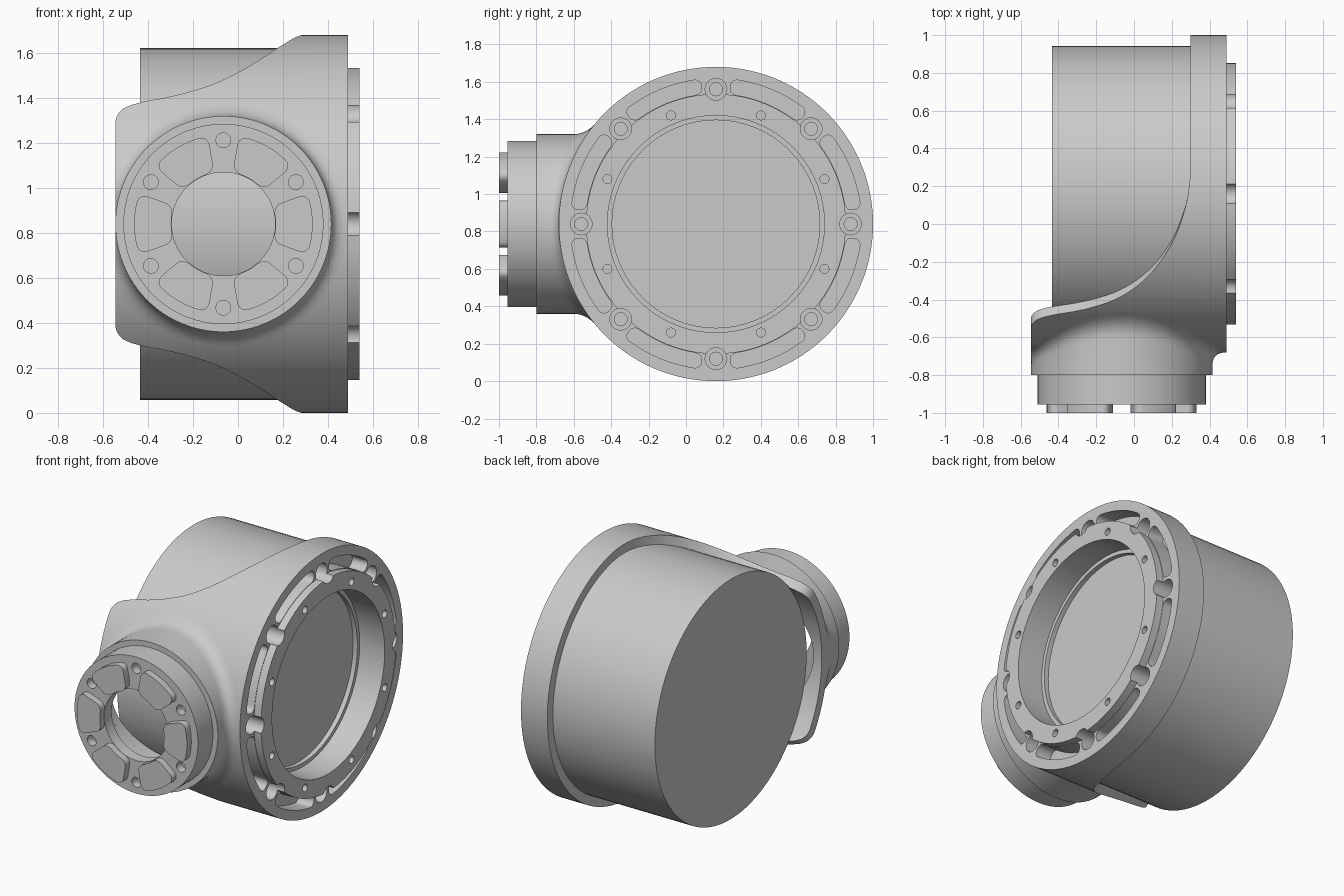
import bpy, bmesh, math
from math import sin, cos, pi, radians, sqrt

if "Cube" in bpy.data.objects:
    bpy.data.objects.remove(bpy.data.objects["Cube"])

CY, CZ = 0.16, 0.84      # main axis (along x)
TX, TZ = -0.065, 0.84    # front outlet axis (along y)

grey = bpy.data.materials.new("metal_grey")
grey.diffuse_color = (0.59, 0.59, 0.59, 1)
grey.use_nodes = True
grey.node_tree.nodes["Principled BSDF"].inputs["Base Color"].default_value = grey.diffuse_color


def make(name, bm):
    bmesh.ops.recalc_face_normals(bm, faces=bm.faces)
    me = bpy.data.meshes.new(name)
    bm.to_mesh(me)
    bm.free()
    ob = bpy.data.objects.new(name, me)
    bpy.context.collection.objects.link(ob)
    me.materials.append(grey)
    return ob


def skin(bm, rings, closed=False):
    """Bridge rings of points; cap the ends unless closed into a torus."""
    vs = [[bm.verts.new(p) for p in ring] for ring in rings]
    n = len(vs[0])
    pairs = list(zip(vs, vs[1:])) + ([(vs[-1], vs[0])] if closed else [])
    for a, b in pairs:
        for i in range(n):
            j = (i + 1) % n
            bm.faces.new((a[i], a[j], b[j], b[i]))
    if not closed:
        bm.faces.new(vs[0])
        bm.faces.new(vs[-1])


def on_main(x, r, t):    # t = 0 faces the front
    return (x, CY - r * cos(t), CZ + r * sin(t))


def angles(n):
    return [2 * pi * i / n for i in range(n)]


def sector(r0, r1, half, mid, fillet, n=5):
    """Rounded ring sector outline as (radius, angle) pairs."""
    pts = []
    for r, s, start in ((r1, 1, 0), (r0, 1, 90), (r0, -1, 180), (r1, -1, 270)):
        sr = 1 if r == r1 else -1
        for k in range(n + 1):
            q = radians(start + 90 * k / n)
            pts.append((r - sr * fillet + fillet * cos(q),
                        mid + s * (half - fillet / r) + fillet * sin(q) / r))
        if start in (90, 270):    # long inner or outer arc
            a0 = s * (half - fillet / r)
            pts += [(r, mid + a0 * (1 - k / 4)) for k in range(1, 8)]
    return pts


def cut(ob, bm):
    cutter = make("cutter", bm)
    m = ob.modifiers.new("cut", 'BOOLEAN')
    m.operation, m.solver, m.object = 'DIFFERENCE', 'EXACT', cutter
    bpy.context.view_layer.objects.active = ob
    bpy.ops.object.modifier_apply(modifier=m.name)
    bpy.data.objects.remove(cutter)


def drill(bm, r_pos, t, radius, x0, x1=0.6, n=24):
    cy, cz = CY - r_pos * cos(t), CZ + r_pos * sin(t)
    skin(bm, [[(x, cy + radius * cos(a), cz + radius * sin(a)) for a in angles(n)]
              for x in (x0, x1)])


# Drum with raised ring and recessed end
prof = [(-.435, .782), (.49, .782), (.49, .695), (.54, .695), (.54, .58),
        (.36, .58), (.36, .555), (.33, .555)]
bm = bmesh.new()
skin(bm, [[on_main(x, r, t) for t in angles(96)] for x, r in prof])
drum = make("drum", bm)

# Kidney slots, bolt counterbores and ring screw holes
bm = bmesh.new()
for k in range(8):
    t = k * pi / 4
    outline = sector(.698, .778, radians(16.5), t + pi / 8, .035)
    skin(bm, [[on_main(x, r, a) for r, a in outline] for x in (.38, .6)])
    drill(bm, .72, t, .058, .40)
    drill(bm, .628, t + pi / 8, .024, .44, n=16)
cut(drum, bm)
bm = bmesh.new()
for k in range(8):
    drill(bm, .72, k * pi / 4, .035, .32, n=16)
cut(drum, bm)

# Outer shell: sleeve whose rear edge sweeps forward around the outlet
EDGE = [(0, -.545), (33, -.545), (36, -.53), (38, -.505), (39.5, -.46), (40.4, -.42),
        (42.4, -.3), (45, -.195), (48.2, -.1), (54, .01), (60.8, .1), (68, .17),
        (75.5, .225), (86, .275), (95, .295), (104, .30), (181, .30)]


def edge_x(t):
    """Smooth (Hermite) interpolation of the edge table."""
    d = math.degrees(t)
    d = min(d, 360 - d)
    i = next(i for i in range(len(EDGE) - 1) if d <= EDGE[i + 1][0])

    def slope(j):
        if j < 2 or j > len(EDGE) - 3:
            return 0
        return (EDGE[j + 1][1] - EDGE[j - 1][1]) / (EDGE[j + 1][0] - EDGE[j - 1][0])
    (a, xa), (b, xb) = EDGE[i], EDGE[i + 1]
    h, s = b - a, (d - a) / (b - a)
    return ((2 * s**3 - 3 * s**2 + 1) * xa + (3 * s**2 - 2 * s**3) * xb
            + h * ((s**3 - 2 * s**2 + s) * slope(i) + (s**3 - s**2) * slope(i + 1)))


bm = bmesh.new()
ts = angles(240)
skin(bm, [[on_main(edge_x(t), .84, t) for t in ts], [on_main(.49, .84, t) for t in ts],
          [on_main(.49, .78, t) for t in ts], [on_main(edge_x(t), .78, t) for t in ts]],
     closed=True)
shell = make("outer_shell", bm)
bm = bmesh.new()
skin(bm, [[(TX + .42 * cos(a), y, TZ + .42 * sin(a)) for a in angles(64)] for y in (-.9, -.2)])
cut(shell, bm)


# Front outlet: hollow stepped tube with a fillet onto the shell
def shell_y(r, a, big=.84):
    return CY - sqrt(big ** 2 - (r * sin(a)) ** 2)


def outlet_ring(f):
    ring = []
    for a in angles(96):
        r, y = f(a)
        ring.append((max(TX + r * cos(a), -.545), y, TZ + r * sin(a)))
    return ring


def fillet(s):
    def f(a):
        y0, y1, y2 = shell_y(.48, a) - .07, shell_y(.48, a), shell_y(.55, a)
        return (.48 + .07 * s * s,
                (1 - s) ** 2 * y0 + 2 * s * (1 - s) * y1 + s * s * y2)
    return f


rings = [outlet_ring(lambda a: (.42, shell_y(.42, a, .80)))]
for r, y in ((.42, -.88), (.23, -.88), (.23, -.955), (.445, -.955), (.445, -.8), (.48, -.8)):
    rings.append(outlet_ring(lambda a: (r, y)))
rings += [outlet_ring(fillet(k / 8)) for k in range(9)]
rings.append(outlet_ring(lambda a: (.55, shell_y(.55, a) + .03)))
bm = bmesh.new()
skin(bm, rings, closed=True)
outlet = make("outlet_tube", bm)

# Screw holes in the outlet face, between the lugs
bm = bmesh.new()
for k in range(6):
    a = pi / 6 + k * pi / 3
    hx, hz = TX + .372 * cos(a), TZ + .372 * sin(a)
    skin(bm, [[(hx + .033 * cos(q), y, hz + .033 * sin(q)) for q in angles(20)]
              for y in (-1.1, -.90)])
cut(outlet, bm)

# Six raised lugs around the bore
bm = bmesh.new()
for k in range(6):
    outline = sector(.232, .397, radians(20), k * pi / 3, .04)
    skin(bm, [[(TX + r * cos(a), y, TZ + r * sin(a)) for r, a in outline]
              for y in (-1.0, -.95)])
lugs = make("outlet_lugs", bm)

for ob in (drum, shell, outlet, lugs):
    bpy.ops.object.select_all(action='DESELECT')
    ob.select_set(True)
    bpy.context.view_layer.objects.active = ob
    bpy.ops.object.shade_smooth_by_angle(angle=radians(30))
